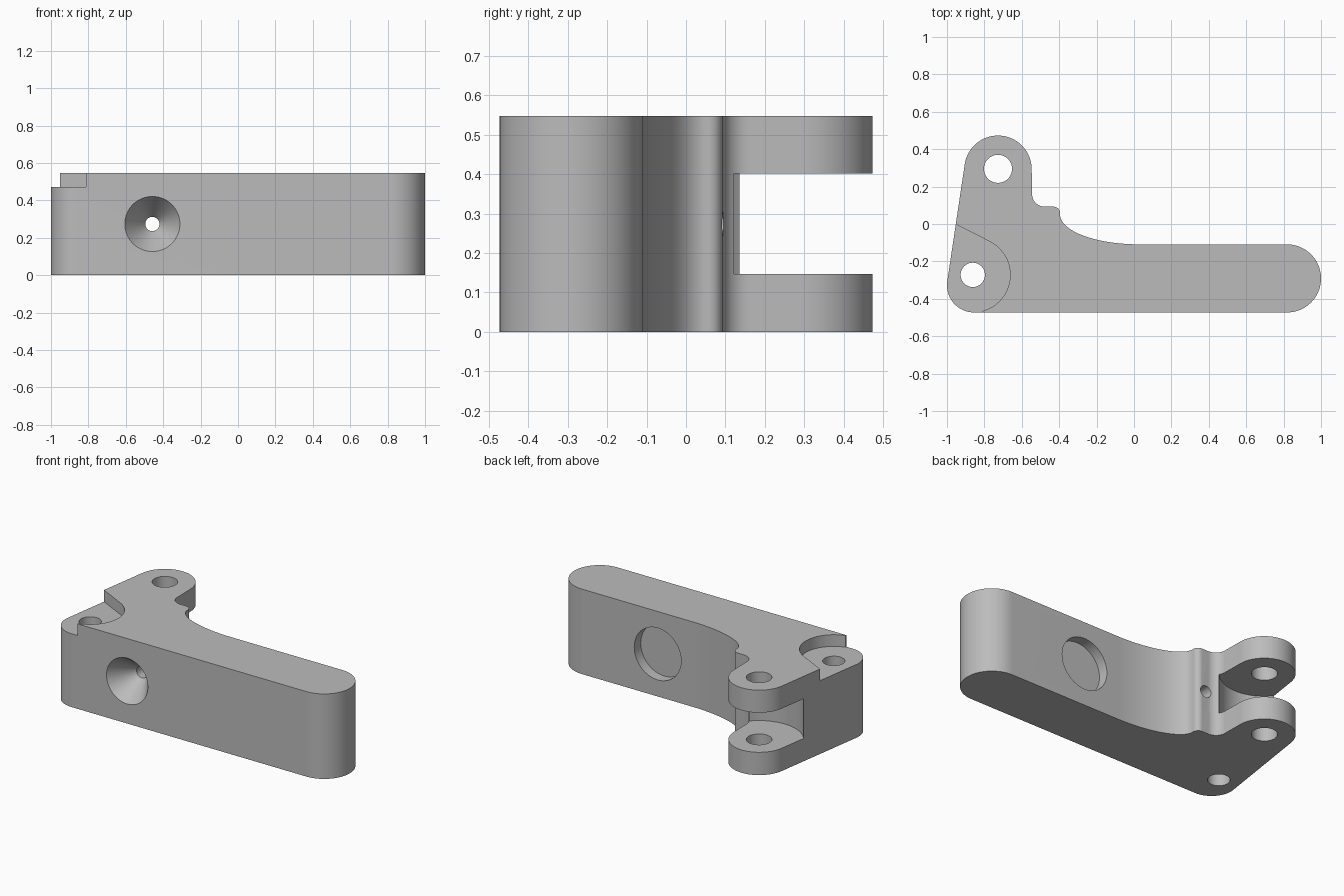
import bpy, bmesh, math
from mathutils import Matrix, Vector

cube = bpy.data.objects.get("Cube")
if cube:
    bpy.data.objects.remove(cube)

HEIGHT = 0.547
MID = HEIGHT / 2

grey = bpy.data.materials.new("plain grey")
grey.use_nodes = True
colour = (0.5, 0.5, 0.5, 1)
grey.diffuse_color = colour
grey.node_tree.nodes["Principled BSDF"].inputs["Base Color"].default_value = colour


def arc(cx, cy, rx, start, end, ry=None, steps=20):
    """Points along a circular or elliptical arc, angles in degrees."""
    ry = ry or rx
    angles = [math.radians(start + (end - start) * i / steps) for i in range(steps + 1)]
    return [(cx + rx * math.cos(a), cy + ry * math.sin(a)) for a in angles]


def to_object(name, bm):
    bmesh.ops.recalc_face_normals(bm, faces=bm.faces)
    mesh = bpy.data.meshes.new(name)
    bm.to_mesh(mesh)
    bm.free()
    mesh.materials.append(grey)
    obj = bpy.data.objects.new(name, mesh)
    bpy.context.collection.objects.link(obj)
    return obj


def prism(name, outline, z0, z1):
    bm = bmesh.new()
    base = bm.faces.new([bm.verts.new((x, y, z0)) for x, y in outline])
    top = bmesh.ops.extrude_face_region(bm, geom=[base])["geom"]
    verts = [v for v in top if isinstance(v, bmesh.types.BMVert)]
    bmesh.ops.translate(bm, verts=verts, vec=(0, 0, z1 - z0))
    return to_object(name, bm)


def cone(name, start, end, r0, r1, segments=64):
    """Cylinder or cone running between two points."""
    start, end = Vector(start), Vector(end)
    axis = end - start
    turn = axis.to_track_quat("Z", "Y").to_matrix().to_4x4()
    bm = bmesh.new()
    bmesh.ops.create_cone(bm, cap_ends=True, segments=segments, radius1=r0, radius2=r1,
                          depth=axis.length,
                          matrix=Matrix.Translation((start + end) / 2) @ turn)
    return to_object(name, bm)


def upright(name, x, y, r, z0=-0.1, z1=HEIGHT + 0.1):
    return cone(name, (x, y, z0), (x, y, z1), r, r)


# Lever body outline, counter-clockwise from the front left corner
outline = (
    arc(-0.855, -0.328, 0.145, 171.7, 270)
    + arc(0.818, -0.291, 0.182, -90, 90, steps=40)
    + arc(0.03, 0.05, 0.425, 270, 180, ry=0.159, steps=28)
    + arc(-0.431, 0.057, 0.036, 0, 90, steps=12)
    + arc(-0.478, 0.16, 0.067, 270, 180, steps=14)
    + arc(-0.727, 0.293, 0.18, 0, 171.7, steps=40)
)
# Drop repeated points where arcs meet
outline = [p for i, p in enumerate(outline) if math.dist(p, outline[i - 1]) > 0.001]
body = prism("lever_body", outline, 0, HEIGHT)

# Sunken seat around the corner pin hole
seat = [(-1.2, -0.7), (-0.862, -0.7)] + arc(-0.862, -0.272, 0.2, -75, 63.4, steps=32) + [(-1.2, 0.124)]
hole_x, hole_y = -0.862, -0.272
boss_x, boss_y = -0.727, 0.295
screw_x = -0.458

cutters = [
    prism("corner_seat_cutter", seat, 0.472, HEIGHT + 0.1),
    upright("fork_slot_cutter", boss_x, boss_y, 0.26, 0.147, 0.402),
    upright("fork_hole_cutter", boss_x, boss_y, 0.075),
    upright("corner_hole_cutter", hole_x, hole_y, 0.065),
    # Countersunk screw hole through the front face
    cone("screw_hole_cutter", (screw_x, -0.6, MID), (screw_x, 0.3, MID), 0.038, 0.038, 32),
    cone("countersink_cutter", (screw_x, -0.5, MID), (screw_x, -0.32, MID), 0.167, 0.036),
    # Shallow round pocket in the back of the arm
    cone("round_pocket_cutter", (0.278, -0.175, MID), (0.278, 0.1, MID), 0.167, 0.167),
]
for cutter in cutters:
    cutter.hide_render = True
    mod = body.modifiers.new(cutter.name, "BOOLEAN")
    mod.operation = "DIFFERENCE"
    mod.solver = "EXACT"
    mod.object = cutter

# Bake the cuts, then remove the cutters
depsgraph = bpy.context.evaluated_depsgraph_get()
cut_mesh = bpy.data.meshes.new_from_object(body.evaluated_get(depsgraph))
body.modifiers.clear()
body.data = cut_mesh
for cutter in cutters:
    bpy.data.objects.remove(cutter)
cut_mesh.materials.clear()
cut_mesh.materials.append(grey)
for face in cut_mesh.polygons:
    face.material_index = 0

bpy.ops.object.select_all(action="DESELECT")
body.select_set(True)
bpy.context.view_layer.objects.active = body
bpy.ops.object.shade_smooth_by_angle(angle=math.radians(30))
